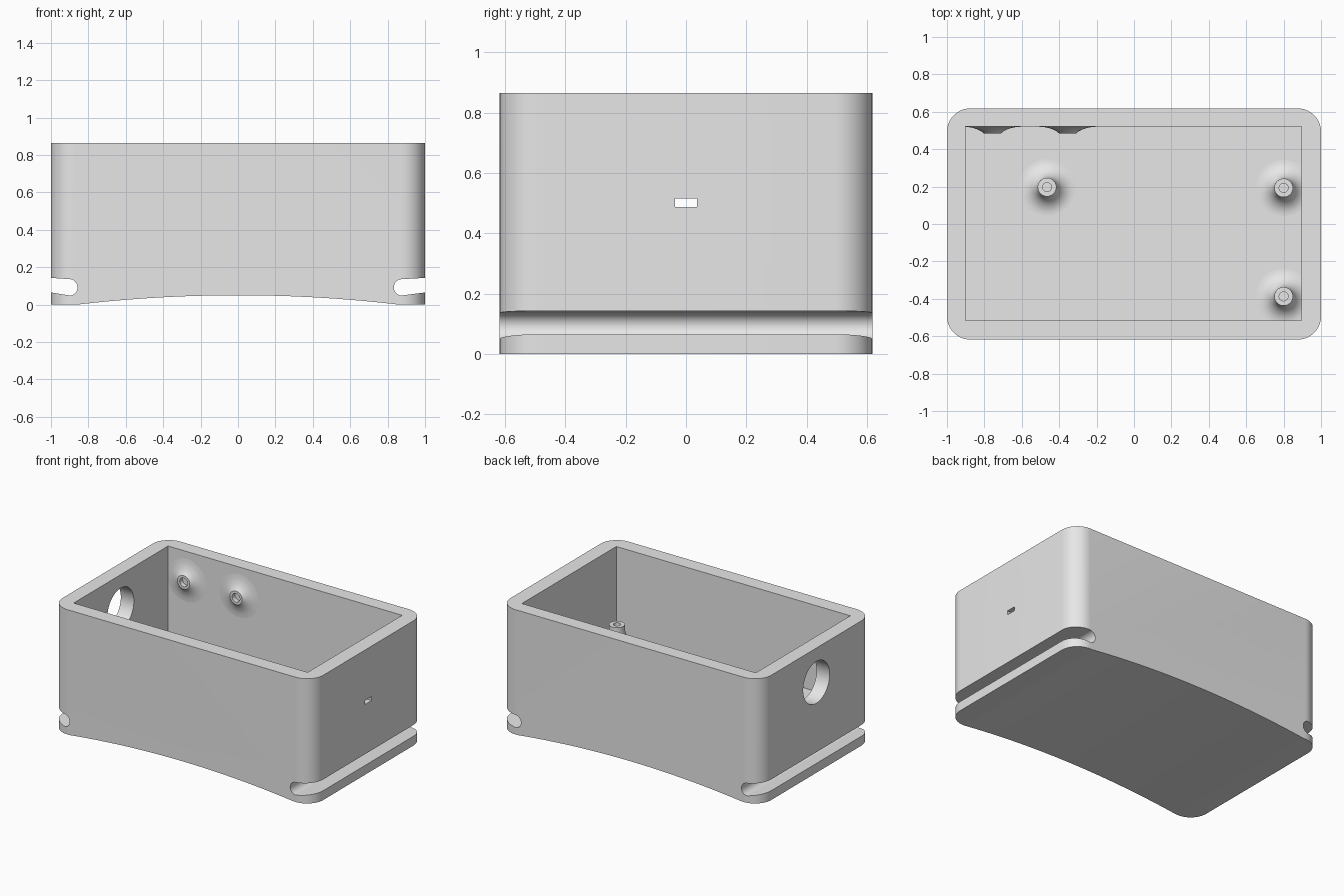
import bpy, bmesh, math
from mathutils import Matrix

if "Cube" in bpy.data.objects:
    bpy.data.objects.remove(bpy.data.objects["Cube"], do_unlink=True)

grey = bpy.data.materials.new("plain grey")
grey.use_nodes = True
GREY = (0.8, 0.8, 0.8, 1)
grey.diffuse_color = GREY
grey.node_tree.nodes["Principled BSDF"].inputs["Base Color"].default_value = GREY

# Order in which (u, v, depth) become x, y, z for each extrusion axis
AXES = {"x": lambda u, v, w: (w, u, v),
        "y": lambda u, v, w: (u, w, v),
        "z": lambda u, v, w: (u, v, w)}


def finish(name, bm):
    bmesh.ops.recalc_face_normals(bm, faces=bm.faces)
    mesh = bpy.data.meshes.new(name)
    bm.to_mesh(mesh)
    bm.free()
    mesh.materials.append(grey)
    obj = bpy.data.objects.new(name, mesh)
    bpy.context.collection.objects.link(obj)
    return obj


def prism(name, outline, axis, low, high):
    """Extrude a closed outline along an axis."""
    bm = bmesh.new()
    place = AXES[axis]
    rings = [[bm.verts.new(place(u, v, w)) for u, v in outline] for w in (low, high)]
    bm.faces.new(rings[0])
    bm.faces.new(rings[1])
    n = len(outline)
    for i in range(n):
        j = (i + 1) % n
        bm.faces.new((rings[0][i], rings[0][j], rings[1][j], rings[1][i]))
    return finish(name, bm)


def arc(cx, cy, r, start, end, steps):
    return [(cx + r * math.cos(math.radians(start + (end - start) * i / steps)),
             cy + r * math.sin(math.radians(start + (end - start) * i / steps)))
            for i in range(steps + 1)]


def box(u0, u1, v0, v1):
    return [(u0, v0), (u1, v0), (u1, v1), (u0, v1)]


def smooth(obj):
    bpy.ops.object.select_all(action="DESELECT")
    obj.select_set(True)
    bpy.context.view_layer.objects.active = obj
    bpy.ops.object.shade_smooth_by_angle(angle=math.radians(30))


def lathe(name, profile, matrix, segments=40):
    """Spin a (radius, height) profile about its own axis."""
    bm = bmesh.new()
    rings = []
    for r, h in profile:
        if r == 0:
            rings.append([bm.verts.new((0, 0, h))] * segments)
        else:
            rings.append([bm.verts.new((x, y, h))
                          for x, y in arc(0, 0, r, 0, 360, segments)[:-1]])
    for a, b in zip(rings, rings[1:]):
        for i in range(segments):
            j = (i + 1) % segments
            bm.faces.new(list(dict.fromkeys((a[i], a[j], b[j], b[i]))))
    bm.transform(matrix)
    obj = finish(name, bm)
    smooth(obj)
    return obj


TOP, FLOOR, HALF_Y, CORNER = 0.865, 0.27, 0.618, 0.125

# Outer block with rounded vertical corners
cx, cy = 1 - CORNER, HALF_Y - CORNER
outline = (arc(cx, cy, CORNER, 0, 90, 16) + arc(-cx, cy, CORNER, 90, 180, 16)
           + arc(-cx, -cy, CORNER, 180, 270, 16) + arc(cx, -cy, CORNER, 270, 360, 16))
body = prism("box_body", outline, "z", 0, TOP)

# Arched underside
rise, span = 0.05, 0.86
radius = (span ** 2 + rise ** 2) / (2 * rise)
half = math.degrees(math.asin(span / radius))
arch = arc(0, rise - radius, radius, 90 - half, 90 + half, 48)

cutters = [
    prism("cavity_cutter", box(-0.9, 0.895, -0.515, 0.52), "z", FLOOR, TOP + 0.1),
    prism("arch_cutter", arch + [(-span, -0.1), (span, -0.1)], "y", -1, 1),
    prism("round_port_cutter", arc(0, 0.627, 0.145, 0, 360, 64)[:-1], "x", -1.2, -0.8),
    prism("cable_slot_cutter", box(-0.036, 0.036, 0.487, 0.515), "x", 0.8, 1.2),
]

# Strap grooves on both sides, with a rounded inner end
for side, inner in ((-1, 0.902), (1, 0.877)):
    groove = arc(inner, 0.092, 0.044, 95, 263, 20) + [(1, 0.065), (1.1, 0.078), (1.1, 0.15), (1, 0.143)]
    cutters.append(prism("groove_cutter", [(side * x, z) for x, z in groove], "y", -1, 1))

bpy.context.view_layer.objects.active = body
for cutter in cutters:
    cutter.hide_render = True
    mod = body.modifiers.new("cut", "BOOLEAN")
    mod.operation, mod.solver, mod.object = "DIFFERENCE", "EXACT", cutter
    bpy.ops.object.modifier_apply(modifier=mod.name)
    bpy.data.objects.remove(cutter, do_unlink=True)
smooth(body)

# Floor posts: flared foot, flat top, screw hole
flare = [(0.15 - 0.1 * math.sin(t), 0.1 - 0.1 * math.cos(t))
         for t in (math.pi / 2 * i / 12 for i in range(13))]
post = flare + [(0.05, 0.13), (0.024, 0.13), (0.024, 0.02), (0, 0.02)]
for i, (x, y) in enumerate(((-0.465, 0.197), (0.8, 0.193), (0.8, -0.387))):
    obj = lathe(f"floor_post_{i + 1}", post, Matrix.Translation((x, y, FLOOR)))

# Short bosses on the inside of the back wall
boss = [(0.15, 0), (0.125, 0.002), (0.104, 0.006), (0.08, 0.014), (0.06, 0.024),
        (0.047, 0.035), (0.03, 0.035), (0.03, 0.003), (0, 0.003)]
for i, x in enumerate((-0.757, -0.355)):
    lathe(f"wall_boss_{i + 1}", boss,
          Matrix.Translation((x, 0.52, 0.665)) @ Matrix.Rotation(math.pi / 2, 4, "X"))
